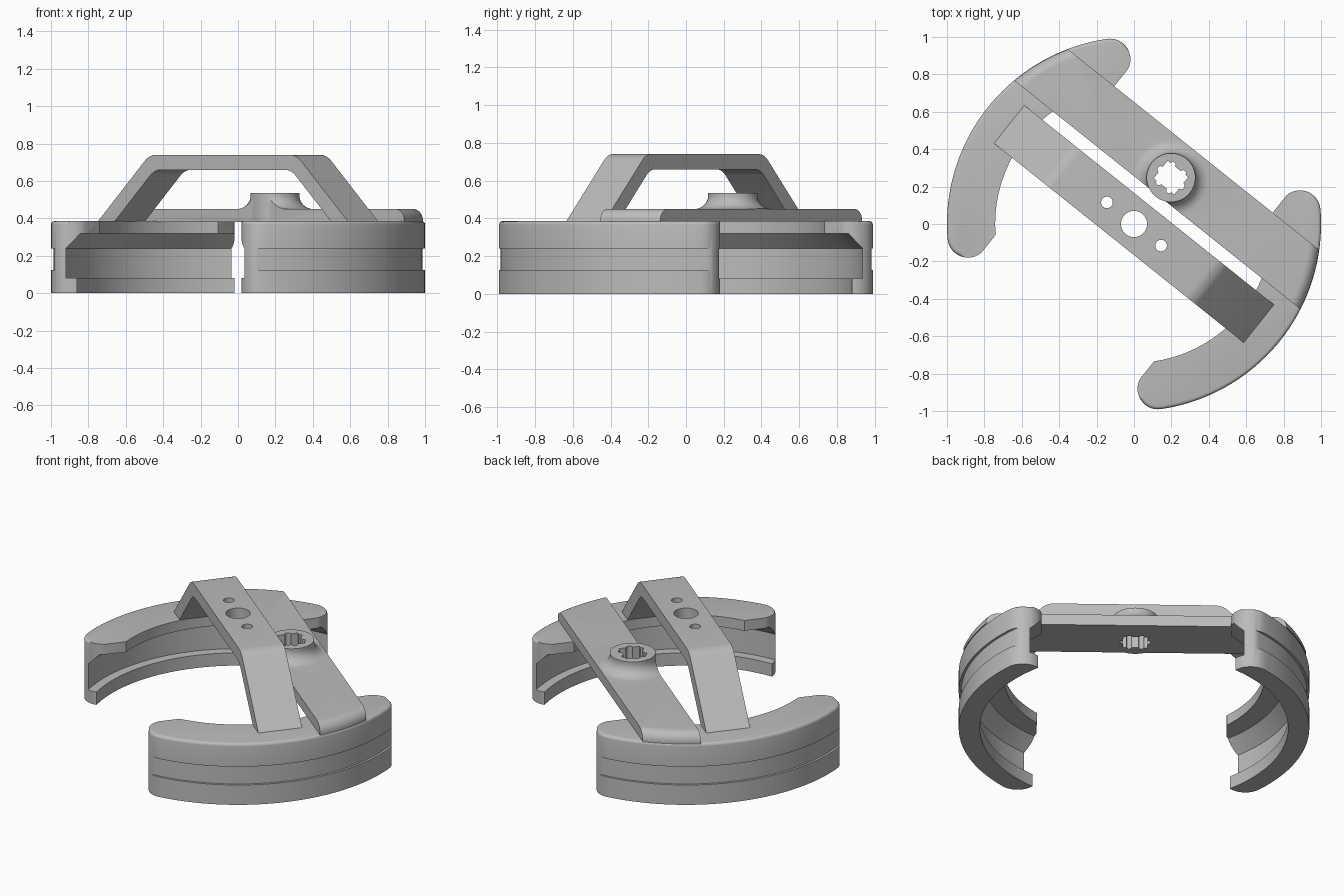
import bpy, bmesh, math
from mathutils import Matrix, Vector

if "Cube" in bpy.data.objects:
    bpy.data.objects.remove(bpy.data.objects["Cube"])

TILT = math.radians(141.4)      # direction of the handle, seen from above
DECK, LEDGE = 0.385, 0.32       # top and underside of the arc flange

grey = bpy.data.materials.new("plain grey")
grey.use_nodes = True
grey.diffuse_color = (0.5, 0.5, 0.5, 1)
grey.node_tree.nodes["Principled BSDF"].inputs["Base Color"].default_value = (0.5, 0.5, 0.5, 1)


def finish(name, bm):
    bmesh.ops.recalc_face_normals(bm, faces=bm.faces)
    mesh = bpy.data.meshes.new(name)
    bm.to_mesh(mesh)
    bm.free()
    obj = bpy.data.objects.new(name, mesh)
    mesh.materials.append(grey)
    bpy.context.collection.objects.link(obj)
    return obj


def prism(points, push):
    """Extrude a closed outline of 3D points along a vector."""
    bm = bmesh.new()
    face = bm.faces.new([bm.verts.new(p) for p in points])
    new = bmesh.ops.extrude_face_region(bm, geom=[face])["geom"]
    bmesh.ops.translate(bm, vec=push, verts=[v for v in new if isinstance(v, bmesh.types.BMVert)])
    return bm


def lathe(name, profile, steps=128, closed=False):
    """Spin an (r, z) profile round the z axis."""
    bm = bmesh.new()
    vs = [bm.verts.new((r, 0, z)) for r, z in profile]
    edges = [bm.edges.new(pair) for pair in zip(vs, vs[1:])]
    if closed:
        edges.append(bm.edges.new((vs[-1], vs[0])))
    bmesh.ops.spin(bm, geom=vs + edges, axis=(0, 0, 1), cent=(0, 0, 0),
                   steps=steps, angle=math.tau)
    bmesh.ops.remove_doubles(bm, verts=bm.verts, dist=1e-5)
    return finish(name, bm)


def box(name, lo, hi):
    x0, y0, z0 = lo
    x1, y1, z1 = hi
    return finish(name, prism([(x0, y0, z0), (x1, y0, z0), (x1, y1, z0), (x0, y1, z0)],
                              (0, 0, z1 - z0)))


def pin(name, x, y, r, z0, z1, steps=48):
    obj = lathe(name, [(0, z0), (r, z0), (r, z1), (0, z1)], steps)
    obj.data.transform(Matrix.Translation((x, y, 0)))
    return obj


def combine(obj, tool, operation):
    tool.hide_render = True
    mod = obj.modifiers.new("cut", "BOOLEAN")
    mod.operation, mod.object, mod.solver = operation, tool, "EXACT"
    bpy.context.view_layer.objects.active = obj
    bpy.ops.object.modifier_apply(modifier=mod.name)
    bpy.data.objects.remove(tool)


def polar(r, a):
    return Vector((r * math.cos(a), r * math.sin(a), 0))


# Arc clamp: crescent outline with rounded tips
tip = math.radians(43.1)
outline = [polar(1, tip * i / 32) for i in range(-32, 33)]
outline += [polar(0.89, tip) + polar(0.11, tip + math.radians(126) * i / 14) for i in range(1, 15)]
outline += [polar(0.742, tip * i / 32) for i in range(32, -33, -1)]
outline += [polar(0.89, -tip) + polar(0.11, -tip - math.radians(126) * i / 14) for i in range(14, 0, -1)]
bm = prism(outline, (0, 0, DECK))
rim = [e for e in bm.edges if all(v.co.z > 0.3 and v.co.xy.length > 0.92 for v in e.verts)]
bmesh.ops.bevel(bm, geom=rim, offset=0.018, segments=4, profile=0.5, affect="EDGES")
clamp = finish("arc_clamp", bm)

# Undercut inside the clamp, with a lower lip and sloped shoulder
combine(clamp, lathe("cavity", [(0, -0.1), (0.88, -0.1), (0.88, 0.08), (0.937, 0.08),
                                (0.937, 0.24), (0.86, LEDGE), (0, LEDGE)], 192), "DIFFERENCE")
# Shallow band round the outside
combine(clamp, lathe("band", [(0.986, 0.125), (1.1, 0.125), (1.1, 0.24), (0.986, 0.24)],
                     192, True), "DIFFERENCE")
other = clamp.copy()
other.data = clamp.data.copy()
other.data.transform(Matrix.Rotation(math.pi, 4, "Z"))
other.name = "arc_clamp_opposite"
bpy.context.collection.objects.link(other)

# Raised handle: bent strap with rounded bends and three holes
half = [(0.857, DECK - 0.003), (0.502, 0.74)]
under = [(0.467, 0.66), (0.742, DECK - 0.003)]
path = half + [(-x, z) for x, z in half[::-1]] + [(-x, z) for x, z in under[::-1]] + under
bm = prism([(x, -0.13, z) for x, z in path], (0, 0.26, 0))
bends = [e for e in bm.edges if all(v.co.z > 0.6 for v in e.verts)
         and abs(e.verts[0].co.y - e.verts[1].co.y) > 0.2]
bmesh.ops.bevel(bm, geom=bends, offset=0.04, segments=6, profile=0.5, affect="EDGES")
handle = finish("handle", bm)
for x, r in ((0, 0.07), (-0.185, 0.031), (0.185, 0.031)):
    combine(handle, pin("hole", x, 0, r, 0.6, 0.8), "DIFFERENCE")

# Cross bar: strip trimmed to the round outer rim with a soft end
FRONT, BACK, TOP = -0.2, -0.51, 0.45
bar = box("cross_bar", (-1.1, BACK, DECK - 0.003), (1.1, FRONT, TOP))
soft = [(0.94 + 0.058 * math.cos(a), TOP - 0.06 + 0.06 * math.sin(a))
        for a in (math.pi / 2 * i / 8 for i in range(9))]
combine(bar, lathe("trim", [(0, 0.3), (0.998, 0.3)] + soft + [(0, TOP)], 192), "INTERSECT")

# Socket boss with flared foot, kept within the bar
CY, RIM = -0.317, 0.535
flare = [(0.13 + 0.075 * (1 - math.cos(a)), RIM - 0.012 - 0.073 * math.sin(a))
         for a in (math.pi / 2 * i / 8 for i in range(9))]
foot = lathe("flare", [(0, RIM), (0.13, RIM)] + flare + [(0.205, 0.41), (0, 0.41)], 64)
foot.data.transform(Matrix.Translation((0, CY, 0)))
combine(foot, box("keep", (-0.4, BACK, 0.3), (0.4, FRONT, 0.7)), "INTERSECT")
combine(bar, foot, "UNION")
combine(bar, pin("boss", 0, CY, 0.1305, DECK - 0.003, RIM, 64), "UNION")

# Notched socket through the boss
combine(bar, box("socket", (-0.07, CY - 0.06, 0.3), (0.07, CY + 0.06, 0.6)), "DIFFERENCE")
for x in (-0.035, 0.035):
    for side in (-1, 1):
        combine(bar, pin("notch", x, CY + side * 0.06, 0.015, 0.3, 0.6, 16), "DIFFERENCE")
for side in (-1, 1):
    combine(bar, pin("notch", side * 0.07, CY, 0.018, 0.3, 0.6, 16), "DIFFERENCE")

# Turn everything to its final heading and smooth the curves
bpy.ops.object.select_all(action="DESELECT")
for obj in (clamp, other, handle, bar):
    obj.data.transform(Matrix.Rotation(TILT, 4, "Z"))
    obj.select_set(True)
bpy.context.view_layer.objects.active = clamp
bpy.ops.object.shade_smooth_by_angle(angle=math.radians(30))
